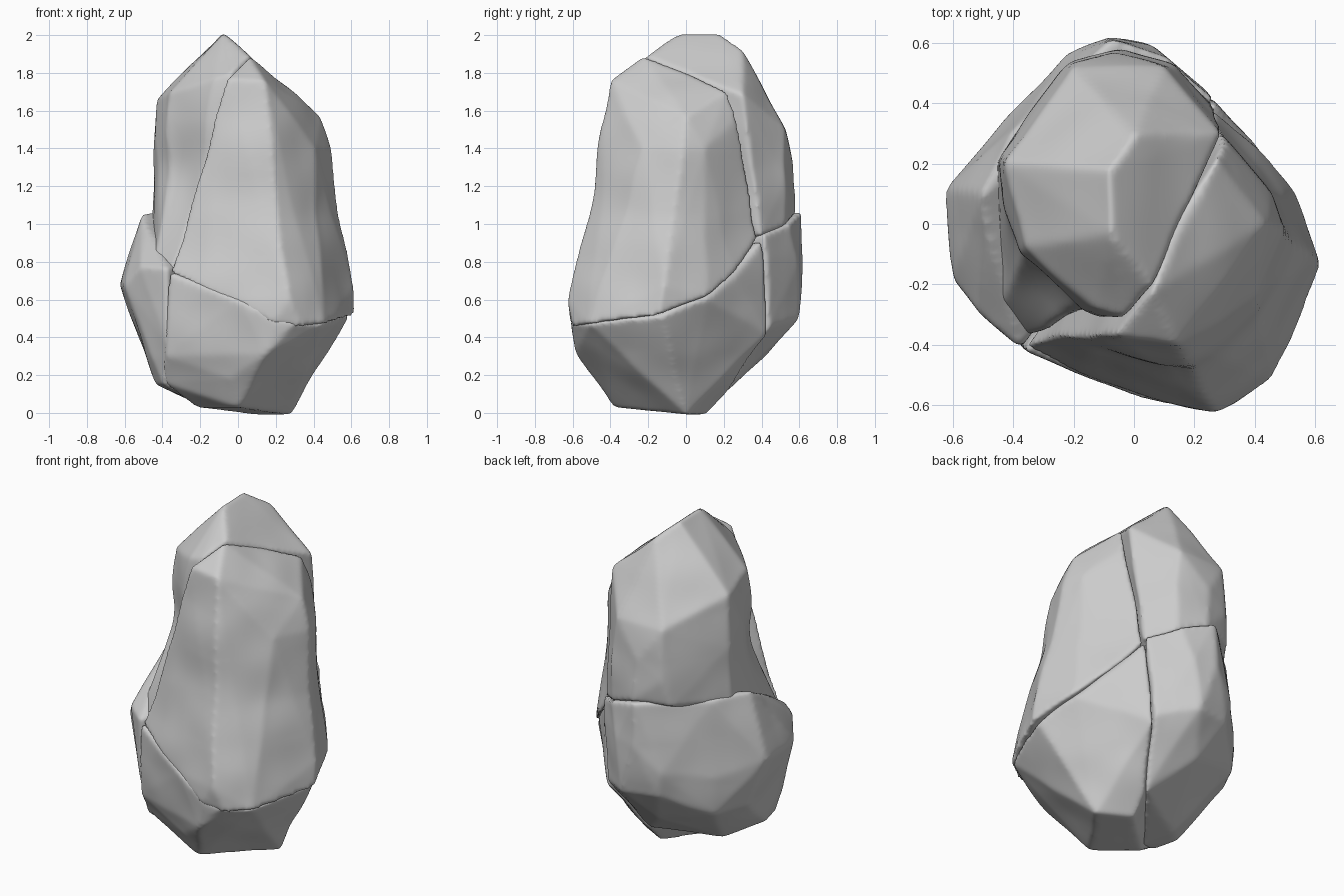
import bpy, bmesh, math
from mathutils import Vector, noise


def stone(name, pts, waist=0.0, hollow=None):
    """Convex chunk from corner points, worn at the edges so neighbours leave a crack."""
    bm = bmesh.new()
    for p in pts:
        bm.verts.new(p)
    res = bmesh.ops.convex_hull(bm, input=bm.verts)
    junk = {g for g in res["geom_interior"] + res["geom_unused"] if isinstance(g, bmesh.types.BMVert)}
    bmesh.ops.delete(bm, geom=list(junk), context='VERTS')
    bmesh.ops.recalc_face_normals(bm, faces=bm.faces)
    me = bpy.data.meshes.new(name)
    bm.to_mesh(me)
    bm.free()
    ob = bpy.data.objects.new(name, me)
    bpy.context.collection.objects.link(ob)
    rm = ob.modifiers.new("even_mesh", 'REMESH')
    rm.mode = 'VOXEL'
    rm.voxel_size = 0.014
    sm = ob.modifiers.new("wear", 'SMOOTH')
    sm.factor = 0.5
    sm.iterations = 8
    dg = bpy.context.evaluated_depsgraph_get()
    new = bpy.data.meshes.new_from_object(ob.evaluated_get(dg))
    ob.modifiers.clear()
    ob.data = new
    for v in new.vertices:
        # slight waist
        k = 1 - waist * math.exp(-((v.co.z - 1.08) / 0.28) ** 2)
        v.co.x *= k
        v.co.y *= k
        # scooped-out side
        if hollow:
            centre, push, radius = hollow
            d = (v.co - centre).length / radius
            v.co += push * math.exp(-d * d * 1.5)
        # shared gentle warp so the cracks wander together
        w = noise.noise_vector(v.co * 4.0) * 0.012
        v.co += Vector((w.x, w.y, w.z * min(1, v.co.z * 2) * min(1, max(0, 2 - v.co.z) * 3)))
    for p in new.polygons:
        p.use_smooth = True
    return ob


# Tall chunk at the front right
upper_front = [
    (-.06, -.37, 1.77), (.14, -.40, 1.76), (.06, -.22, 1.89), (.12, 0, 1.80),
    (.28, .22, 1.70), (.30, .27, 1.55), (.44, 0, 1.57), (.46, .10, 1.4),
    (.50, -.02, 1.4), (.20, -.43, 1.5), (.42, -.24, 1.4), (-.36, -.41, .75),
    (-.20, -.49, .66), (0, -.56, .60), (.18, -.61, .47), (.27, -.63, .6),
    (.34, -.60, .46), (.46, -.52, .47), (.62, -.14, .52), (.62, -.12, .67),
    (.53, .11, .61), (.41, .26, .74), (.27, .40, .92)]

# Peaked chunk at the back left
upper_back = [
    (-.08, -.03, 2.01), (-.08, .18, 2.01), (0, .30, 1.93), (.06, -.20, 1.89),
    (-.03, -.31, 1.80), (-.13, -.28, 1.77), (-.37, -.08, 1.69), (-.43, .20, 1.66),
    (-.20, .52, 1.5), (.10, .52, 1.5), (.29, .30, 1.68), (-.07, .57, 1.3),
    (-.20, .54, 1.2), (.13, .52, 1.25), (-.45, .22, 1.35), (-.44, .02, 1.35),
    (-.46, .20, 1.02), (-.46, -.10, .92), (-.45, -.26, .82), (-.35, -.38, .74),
    (-.05, .58, 1.05), (.13, .53, 1.0), (.26, .40, .93), (-.25, .50, 1.05)]

# Wedge forming the foot at the front right
lower_front = [
    (.20, -.61, .48), (.30, -.61, .48), (.46, -.51, .47), (.59, -.13, .51),
    (.51, .11, .60), (.40, .26, .72), (.26, .41, .91), (-.36, -.42, .75),
    (-.20, -.49, .66), (0, -.57, .60), (0, -.38, .03), (.28, 0, -.01),
    (.10, .11, -.01), (-.23, -.20, .03), (.15, -.585, .31),
    (-.04, -.47, .18), (.23, .43, .42), (.10, .21, .10),
    (-.39, -.39, .3), (-.40, -.30, .16)]

# Broad chunk forming the foot at the back left
lower_back = [
    (-.62, .12, .67), (-.60, -.18, .68), (-.51, .10, 1.06), (-.48, -.06, .98),
    (-.52, -.29, .77), (-.37, -.41, .77), (-.43, .34, .6), (-.40, .31, 1.05),
    (-.22, .56, .65), (-.08, .63, .8), (-.08, .61, 1.06), (.06, .60, .8),
    (.12, .55, 1.01), (.26, .42, .94), (.03, .60, .5), (-.20, .55, .5),
    (.22, .44, .45), (-.44, -.15, .15), (-.40, -.31, .15), (-.37, -.40, .35),
    (-.26, .02, .07), (-.52, .15, .38), (.09, .21, .11), (-.20, -.20, .05),
    (-.10, .42, .3), (-.42, .33, .37)]

stone("upper_front_stone", upper_front, 0.05)
stone("upper_back_stone", upper_back, 0.0,
      (Vector((-.29, -.22, 1.22)), Vector((.055, .08, 0)), 0.33))
stone("lower_front_stone", lower_front)
stone("lower_back_stone", lower_back)
